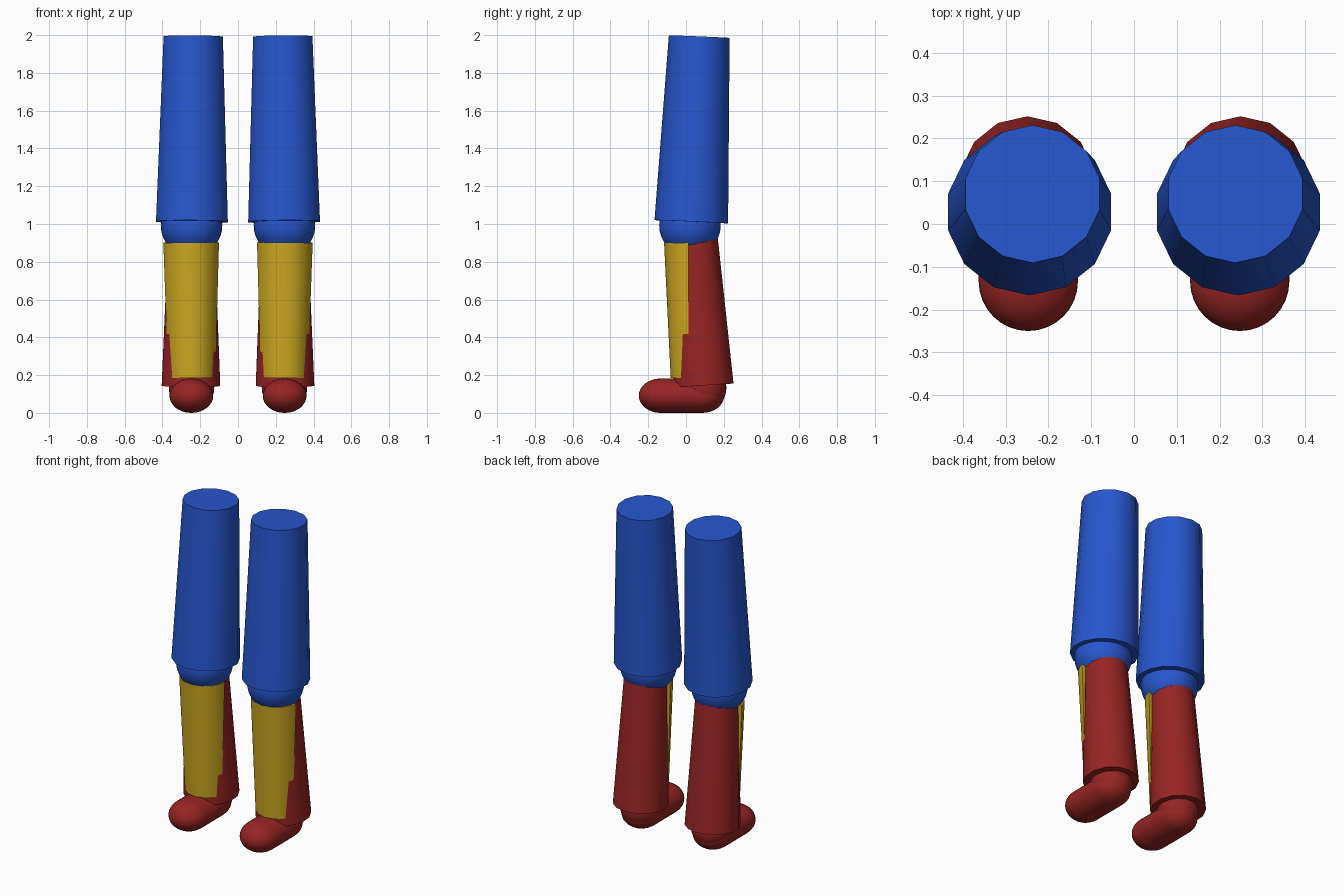
import bpy, bmesh, math
from mathutils import Vector, Matrix

if "Cube" in bpy.data.objects:
    bpy.data.objects.remove(bpy.data.objects["Cube"])


def material(name, rgb):
    m = bpy.data.materials.new(name)
    m.diffuse_color = (*rgb, 1)
    m.use_nodes = True
    m.node_tree.nodes["Principled BSDF"].inputs["Base Color"].default_value = m.diffuse_color
    return m


BLUE = material("blue", (0.02, 0.095, 0.62))
RED = material("dark red", (0.31, 0.018, 0.018))
YELLOW = material("gold yellow", (0.62, 0.4, 0.015))


def finish(name, bm, mat):
    bmesh.ops.recalc_face_normals(bm, faces=bm.faces[:])
    me = bpy.data.meshes.new(name)
    bm.to_mesh(me)
    bm.free()
    me.materials.append(mat)
    ob = bpy.data.objects.new(name, me)
    bpy.context.collection.objects.link(ob)
    bpy.ops.object.select_all(action='DESELECT')
    ob.select_set(True)
    bpy.context.view_layer.objects.active = ob
    bpy.ops.object.shade_smooth_by_angle(angle=math.radians(35))
    return ob


def tapered_tube(name, low, high, r_low, r_high, mat, cut_y=None):
    """14-sided tapered cylinder between two points, optionally cut off behind cut_y."""
    low, high = Vector(low), Vector(high)
    d = high - low
    turn = Vector((0, 0, 1)).rotation_difference(d).to_matrix().to_4x4()
    bm = bmesh.new()
    bmesh.ops.create_cone(bm, cap_ends=True, segments=14, radius1=r_low, radius2=r_high,
                          depth=d.length, matrix=Matrix.Translation((low + high) / 2) @ turn)
    if cut_y is not None:
        res = bmesh.ops.bisect_plane(bm, geom=bm.verts[:] + bm.edges[:] + bm.faces[:],
                                     plane_co=(0, cut_y, 0), plane_no=(0, 1, 0), clear_outer=True)
        rim = [e for e in res["geom_cut"] if isinstance(e, bmesh.types.BMEdge)]
        bmesh.ops.contextual_create(bm, geom=rim)
    return finish(name, bm, mat)


def ball(name, centre, radius, mat, stretch=0.0, flatten=1.0):
    """Sphere; stretch pulls its front and back halves apart into a capsule along y."""
    bm = bmesh.new()
    bmesh.ops.create_uvsphere(bm, u_segments=32, v_segments=16, radius=radius,
                              matrix=Matrix.Rotation(math.pi / 2, 4, 'X'))
    if stretch:
        mid = [e for e in bm.edges if all(abs(v.co.y) < 1e-5 for v in e.verts)]
        bmesh.ops.split_edges(bm, edges=mid)
        for v in bm.verts:
            side = sum(f.calc_center_median().y for f in v.link_faces)
            v.co.y += math.copysign(stretch, side)
        loose = [e for e in bm.edges if e.is_boundary]
        bmesh.ops.bridge_loops(bm, edges=loose)
    for v in bm.verts:
        v.co.z *= flatten
        v.co += Vector(centre)
    return finish(name, bm, mat)


for side, s in (("left", -1), ("right", 1)):
    # Thigh and knee
    tapered_tube(side + "_thigh", (s * 0.244, 0.028, 1.012), (s * 0.237, 0.07, 1.992),
                 0.195, 0.161, BLUE)
    ball(side + "_knee", (s * 0.246, 0.021, 0.992), 0.163, BLUE)
    # Calf with a half-round shin plate in front
    tapered_tube(side + "_calf", (s * 0.249, 0.093, 0.145), (s * 0.247, 0.041, 0.932),
                 0.159, 0.126, RED)
    tapered_tube(side + "_shin_plate", (s * 0.245, 0.047, 0.187), (s * 0.248, 0.035, 0.902),
                 0.128, 0.151, YELLOW, cut_y=0.012)
    # Ankle and foot
    ball(side + "_ankle", (s * 0.246, 0.094, 0.132), 0.12, RED)
    ball(side + "_foot", (s * 0.247, -0.024, 0.091), 0.116, RED, stretch=0.11, flatten=0.785)
